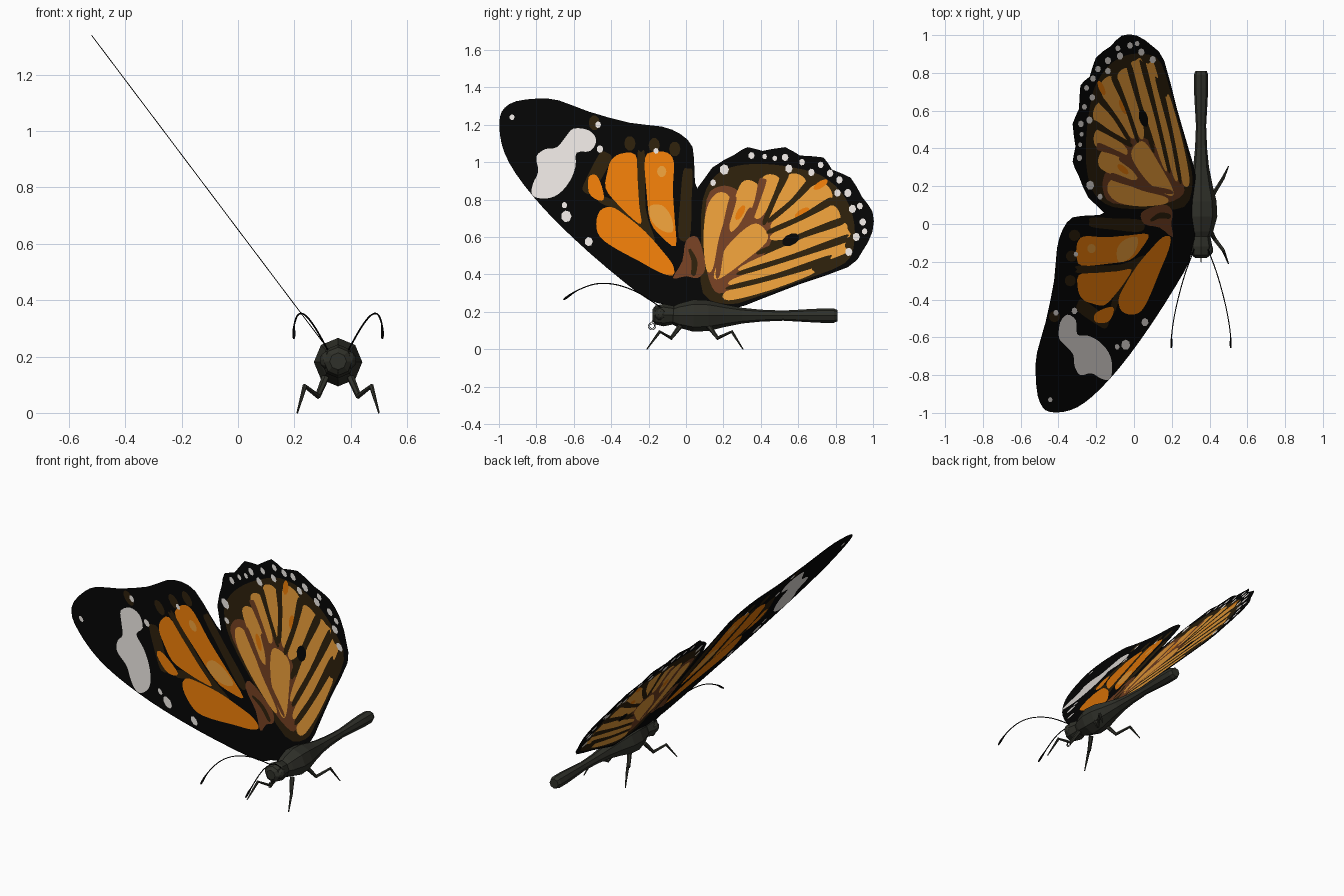
import bpy, bmesh, math
from mathutils import Vector
from mathutils.geometry import delaunay_2d_cdt

CX, CZ = 0.355, 0.18  # body axis


def mat(name, r, g, b):
    m = bpy.data.materials.new(name)
    m.diffuse_color = [((c / 255 + 0.055) / 1.055) ** 2.4 if c > 10 else c / 255 / 12.92
                       for c in (r, g, b)] + [1]
    return m


BLACK, DARK, BROWN, ORANGE, LIGHT, WHITE = range(6)
wing_mats = [mat("black", 4, 4, 4), mat("dark brown", 43, 30, 10),
             mat("brown", 112, 61, 32), mat("orange", 228, 120, 8),
             mat("light orange", 226, 152, 55), mat("white", 226, 221, 217)]
body_mat = mat("charcoal", 47, 48, 41)


def finish(name, bm, mats):
    me = bpy.data.meshes.new(name)
    bm.to_mesh(me)
    bm.free()
    for m in mats:
        me.materials.append(m)
    ob = bpy.data.objects.new(name, me)
    bpy.context.collection.objects.link(ob)
    return ob


def spline(pts, steps, closed):
    """Catmull-Rom through the points."""
    pts = [Vector(p) for p in pts]
    n, out = len(pts), []
    get = lambda i: pts[i % n] if closed else pts[max(0, min(n - 1, i))]
    for i in range(n if closed else n - 1):
        a, b, c, d = (get(i + k) for k in (-1, 0, 1, 2))
        for s in range(steps):
            t = s / steps
            out.append(0.5 * (2 * b + (c - a) * t + (2 * a - 5 * b + 4 * c - d) * t * t
                              + (3 * b - a - 3 * c + d) * t ** 3))
    return out if closed else out + [pts[-1]]


def tube(name, path, radii, sides, m):
    bm = bmesh.new()
    path = [Vector(p) for p in path]
    rings = []
    for i, p in enumerate(path):
        d = (path[min(i + 1, len(path) - 1)] - path[max(i - 1, 0)]).normalized()
        u = d.cross(Vector((1, 0, 0))).normalized()
        v = d.cross(u)
        rings.append([bm.verts.new(p + radii[i] * (u * math.cos(a) + v * math.sin(a)))
                      for a in (2 * math.pi * k / sides for k in range(sides))])
    for r, q in zip(rings, rings[1:]):
        for k in range(sides):
            j = (k + 1) % sides
            bm.faces.new((r[k], r[j], q[j], q[k]))
    bm.faces.new(rings[0])
    bm.faces.new(rings[-1])
    bmesh.ops.recalc_face_normals(bm, faces=bm.faces)
    return finish(name, bm, [m])


# ---- wings: one tilted sheet, cut along the painted patches (coordinates y, z)
patches = []


def patch(col, pts, steps=3):
    patches.append((col, spline(pts, steps, True)))


def strip(col, *stations):
    """Rounded cell along a centre line; stations are y, z, half width."""
    c = [Vector(s[:2]) for s in stations]
    left, right = [], []
    for i, s in enumerate(stations):
        d = (c[min(i + 1, len(c) - 1)] - c[max(i - 1, 0)]).normalized()
        n = Vector((-d.y, d.x)) * s[2]
        left.append(c[i] + n)
        right.append(c[i] - n)
    tip = c[-1] + (c[-1] - c[-2]).normalized() * stations[-1][2] * 0.6
    patch(col, left + [tip] + right[::-1], 4)


def blob(col, y, z, a, b, rot=0.0, n=10):
    r = math.radians(rot)
    pts = [(a * math.cos(t), b * math.sin(t)) for t in (2 * math.pi * k / n for k in range(n))]
    patch(col, [(y + p * math.cos(r) - q * math.sin(r), z + p * math.sin(r) + q * math.cos(r))
                for p, q in pts], 1)


# outline of fore and hind wing together
fore = [(-.05, .22), (-.11, .24), (-.2, .265), (-.33, .36), (-.52, .52), (-.69, .68), (-.81, .81),
        (-.91, .94), (-.97, 1.05), (-.995, 1.15), (-.995, 1.24), (-.97, 1.29), (-.91, 1.325),
        (-.79, 1.34), (-.68, 1.33), (-.52, 1.27), (-.3, 1.21), (-.13, 1.19), (-.03, 1.15),
        (.035, 1.08), (.045, .95)]
hind = [(.06, .86), (.14, .97), (.26, 1.04), (.33, 1.08), (.41, 1.06), (.53, 1.08), (.61, 1.035),
        (.735, 1.025), (.78, .96), (.88, .917), (.94, .815), (.997, .735), (.997, .63),
        (.94, .52), (.865, .44), (.61, .35), (.39, .265), (.26, .22), (.1, .22)]
patch(BLACK, fore + hind, 2)

# dark brown grounds
patch(DARK, [(.09, .3), (.08, .55), (.09, .8), (.16, .93), (.27, .98), (.42, .99), (.58, .97),
             (.72, .93), (.83, .84), (.89, .72), (.9, .58), (.85, .46), (.6, .36), (.38, .28), (.23, .24)])
strip(DARK, (-.01, .6, .03), (.0, .8, .03), (.01, .95, .025))
strip(DARK, (-.53, .84, .025), (-.5, .9, .035), (-.43, 1.03, .035))
strip(DARK, (-.18, .58, .015), (-.235, .75, .02), (-.24, 1.04, .02))
strip(DARK, (-.2, .6, .015), (-.33, .74, .02), (-.45, .8, .02))
for y, z in ((-.17, 1.09), (-.06, 1.07), (-.49, 1.21), (-.3, 1.1)):
    blob(DARK, y, z, .03, .04)
# brown roots
patch(BROWN, [(.0, .58), (.06, .6), (.095, .5), (.1, .42), (.06, .38), (.0, .39), (-.07, .38), (-.02, .47)])
patch(BROWN, [(.14, .33), (.1, .5), (.11, .8), (.18, .87), (.26, .86), (.33, .8), (.42, .78),
              (.47, .68), (.44, .54), (.3, .36), (.2, .3)])
strip(DARK, (.04, .4, .012), (.045, .47, .015), (.02, .53, .008))

# fore wing cells
patch(ORANGE, [(-.46, .74), (-.4, .76), (-.33, .72), (-.22, .63), (-.13, .53), (-.07, .45),
               (-.07, .395), (-.14, .41), (-.25, .47), (-.38, .54), (-.46, .6), (-.48, .67)])
patch(ORANGE, [(-.4, 1.01), (-.35, 1.045), (-.27, 1.04), (-.26, .93), (-.25, .77), (-.24, .67),
               (-.3, .71), (-.37, .78), (-.43, .86), (-.42, .95)])
patch(ORANGE, [(-.22, 1.02), (-.17, 1.055), (-.1, 1.05), (-.065, 1.0), (-.07, .85), (-.06, .69),
               (-.055, .55), (-.13, .6), (-.19, .68), (-.21, .83)])
patch(ORANGE, [(-.52, .92), (-.48, .93), (-.45, .87), (-.44, .8), (-.48, .8), (-.52, .84)])
patch(LIGHT, [(-.2, .76), (-.13, .77), (-.08, .71), (-.07, .63), (-.12, .63), (-.18, .68)])
blob(LIGHT, -.13, .95, .025, .03)

# hind wing cells fanning out from the root
strip(LIGHT, (.125, .43, .018), (.135, .6, .042), (.165, .74, .055), (.2, .81, .045))
strip(LIGHT, (.25, .64, .02), (.3, .76, .05), (.345, .87, .052))
strip(LIGHT, (.38, .71, .02), (.425, .82, .05), (.465, .9, .055))
strip(LIGHT, (.45, .71, .02), (.53, .81, .052), (.6, .895, .062))
strip(LIGHT, (.47, .66, .02), (.61, .755, .052), (.74, .84, .058))
strip(LIGHT, (.47, .6, .02), (.65, .66, .047), (.79, .72, .053))
strip(LIGHT, (.31, .435, .015), (.58, .53, .04), (.84, .63, .045))
strip(LIGHT, (.26, .36, .018), (.55, .445, .033), (.83, .54, .035))
strip(LIGHT, (.22, .285, .025), (.42, .335, .028), (.66, .42, .024))
strip(LIGHT, (.165, .39, .02), (.26, .505, .06), (.39, .62, .062))
for y, z, rot in ((.29, .73, 60), (.72, .88, 33), (.62, .73, 33)):
    blob(ORANGE, y, z, .045, .018, rot)
# veins between the cells
for col, a, b, c in ((BROWN, (.17, .4), (.2, .6), (.25, .8)), (BROWN, (.2, .57), (.29, .65), (.35, .74)),
                     (BROWN, (.34, .68), (.38, .79), (.41, .9)), (DARK, (.42, .68), (.48, .82), (.53, .93)),
                     (DARK, (.45, .69), (.57, .79), (.67, .9)), (DARK, (.45, .63), (.62, .705), (.77, .79)),
                     (DARK, (.4, .52), (.6, .6), (.82, .68)), (DARK, (.3, .41), (.56, .49), (.85, .59)),
                     (DARK, (.24, .33), (.48, .39), (.76, .48))):
    strip(col, (*a, .012), (*b, .014), (*c, .02))
blob(BLACK, .56, .585, .05, .03, 25)

# white band and spots
patch(WHITE, [(-.64, 1.14), (-.6, 1.18), (-.52, 1.17), (-.48, 1.12), (-.51, 1.06), (-.585, 1.05),
              (-.59, .98), (-.62, .9), (-.68, .83), (-.75, .805), (-.82, .82), (-.82, .88),
              (-.79, .95), (-.8, 1.03), (-.75, 1.07), (-.69, 1.08)])
spots = [(-.93, 1.24, .014), (-.47, 1.2, .016), (-.46, 1.07, .018), (-.64, .71, .028),
         (-.65, .77, .015), (-.52, .575, .022), (-.16, 1.06, .014), (.145, .89, .016),
         (.205, .96, .025), (.35, 1.035, .017), (.42, 1.03, .013), (.475, 1.02, .013),
         (.53, 1.025, .018), (.55, .965, .02), (.62, 1.0, .016), (.67, .945, .018),
         (.72, .985, .016), (.77, .94, .018), (.82, .905, .018), (.81, .835, .018),
         (.865, .835, .02), (.89, .75, .02), (.93, .765, .016), (.945, .68, .018),
         (.91, .6, .02), (.87, .52, .02), (.955, .63, .015)]
for y, z, r in spots:
    blob(WHITE, y, z, r, r * 1.15, 0, 7)


def inside(p, poly):
    hit = False
    for a, b in zip(poly, poly[1:] + poly[:1]):
        if (a.y > p.y) != (b.y > p.y) and p.x < a.x + (p.y - a.y) * (b.x - a.x) / (b.y - a.y):
            hit = not hit
    return hit


pts, edges = [], []
for _, poly in patches:
    s, n = len(pts), len(poly)
    pts += [Vector(p[:2]) for p in poly]
    edges += [(s + i, s + (i + 1) % n) for i in range(n)]
cv, _, cf, *_ = delaunay_2d_cdt(pts, edges, [], 0, 1e-5)
bm = bmesh.new()
verts = [bm.verts.new((0.49 - 0.7536 * p.y, p.x, p.y)) for p in cv]
for tri in cf:
    mid = sum((cv[i] for i in tri), Vector((0, 0))) / 3
    if inside(mid, patches[0][1]):
        f = bm.faces.new([verts[i] for i in tri])
        f.material_index = next(c for c, poly in reversed(patches) if inside(mid, poly))
        f.normal_update()
        if f.normal.x < 0:
            f.normal_flip()
bmesh.ops.delete(bm, geom=[v for v in bm.verts if not v.link_faces], context='VERTS')
wings = finish("wings", bm, wing_mats)
sol = wings.modifiers.new("thin sheet", 'SOLIDIFY')
sol.thickness, sol.offset = 0.003, 0

# ---- body: eight-sided thorax with abdomen, and head
prof = [(-.075, .045), (-.04, .064), (.04, .086), (.12, .082), (.21, .06), (.3, .042),
        (.4, .032), (.52, .027), (.64, .034), (.72, .038), (.79, .038), (.81, .03)]
tube("thorax_and_abdomen", [(CX, y, CZ) for y, _ in prof], [r for _, r in prof], 8, body_mat)
head = [(-.18, .03), (-.165, .05), (-.12, .06), (-.07, .05), (-.05, .04)]
tube("head", [(CX, y, CZ + .003) for y, _ in head], [r for _, r in head], 8, body_mat)

# ---- coiled mouth tube
coil = []
for k in range(33):
    a, r = k / 32 * 4 * math.pi, .024 - .014 * k / 32
    coil.append((CX, -.183 + r * math.sin(a), .125 + r * math.cos(a)))
tube("coiled_mouth_tube", [(CX, -.165, .16)] + coil, [.002] * 34, 5, body_mat)

# ---- paired parts
for side, s in (("left", -1), ("right", 1)):
    bm = bmesh.new()
    bmesh.ops.create_icosphere(bm, subdivisions=2, radius=.034)
    bmesh.ops.translate(bm, verts=bm.verts, vec=(CX + s * .032, -.137, .187))
    finish(side + "_eye", bm, [body_mat])

    ant = spline([(CX + s * x, y, z) for x, y, z in
                  ((.035, -.13, .22), (.08, -.25, .3), (.115, -.37, .345), (.14, -.48, .35),
                   (.155, -.58, .315), (.157, -.655, .265))], 4, False)
    tube(side + "_antenna", ant, [.003] * 17 + [.004, .006, .006, .004], 6, wing_mats[BLACK])

    for name, ys in (("front", (-.03, -.08, -.14, -.21)), ("back", (.12, .17, .245, .305))):
        joints = zip((.045, .072, .118, .145), ys, (.125, .06, .095, 0))
        tube(f"{side}_{name}_leg", [(CX + s * x, y, z) for x, y, z in joints],
             [.014, .011, .009, .003], 6, body_mat)
